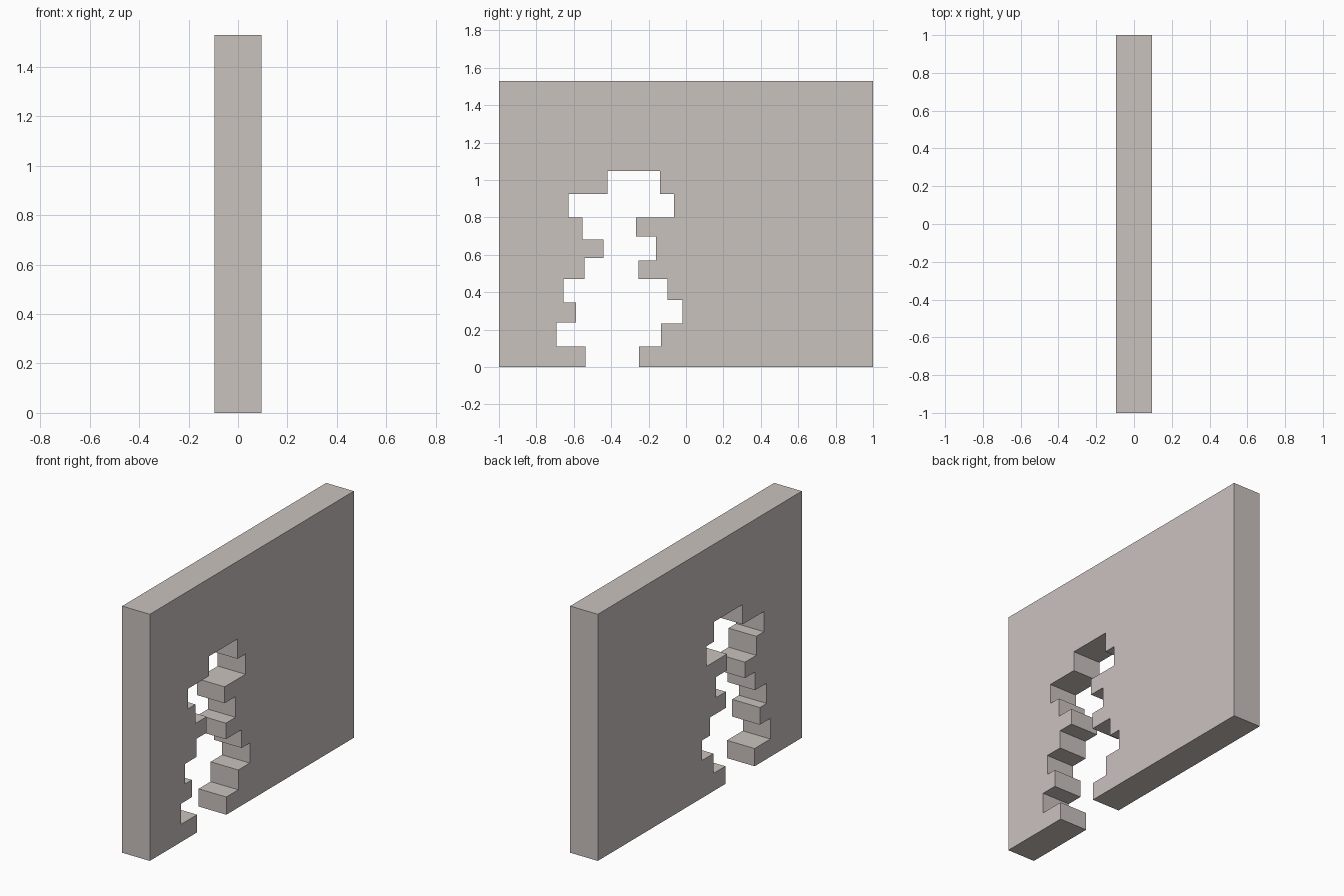
import bpy
import bmesh

if "Cube" in bpy.data.objects:
    bpy.data.objects.remove(bpy.data.objects["Cube"])

HALF_T = 0.095   # half wall thickness
HEIGHT = 1.53

stone = bpy.data.materials.new("warm grey stone")
stone.diffuse_color = (0.59, 0.54, 0.52, 1.0)
stone.use_nodes = True
stone.node_tree.nodes["Principled BSDF"].inputs["Base Color"].default_value = stone.diffuse_color

# Ragged brick courses of the opening: (top height, edge y)
left_courses = [(0.11, -0.537), (0.238, -0.692), (0.345, -0.588), (0.47, -0.655),
                (0.583, -0.542), (0.682, -0.442), (0.80, -0.553), (0.925, -0.628),
                (1.048, -0.42)]
right_courses = [(0.11, -0.25), (0.233, -0.133), (0.357, -0.02), (0.47, -0.10),
                 (0.57, -0.255), (0.698, -0.16), (0.80, -0.267), (0.925, -0.063),
                 (1.048, -0.14)]


def stepped_edge(courses):
    """Turn the courses into a stair outline, from the ground up."""
    points, z = [], 0.0
    for top, y in courses:
        points += [(y, z), (y, top)]
        z = top
    return points


# Wall outline: ground, up the left of the hole, down its right, then the outer corners
outline = [(-1, 0)] + stepped_edge(left_courses)
outline += stepped_edge(right_courses)[::-1]
outline += [(1, 0), (1, HEIGHT), (-1, HEIGHT)]

# Extrude the outline through the wall thickness
bm = bmesh.new()
face = bm.faces.new([bm.verts.new((-HALF_T, y, z)) for y, z in outline])
result = bmesh.ops.extrude_face_region(bm, geom=[face], use_keep_orig=True)
moved = [g for g in result["geom"] if isinstance(g, bmesh.types.BMVert)]
bmesh.ops.translate(bm, verts=moved, vec=(2 * HALF_T, 0, 0))
bmesh.ops.recalc_face_normals(bm, faces=bm.faces)

mesh = bpy.data.meshes.new("broken_wall")
bm.to_mesh(mesh)
bm.free()
mesh.materials.append(stone)
wall = bpy.data.objects.new("broken_wall", mesh)
bpy.context.collection.objects.link(wall)
